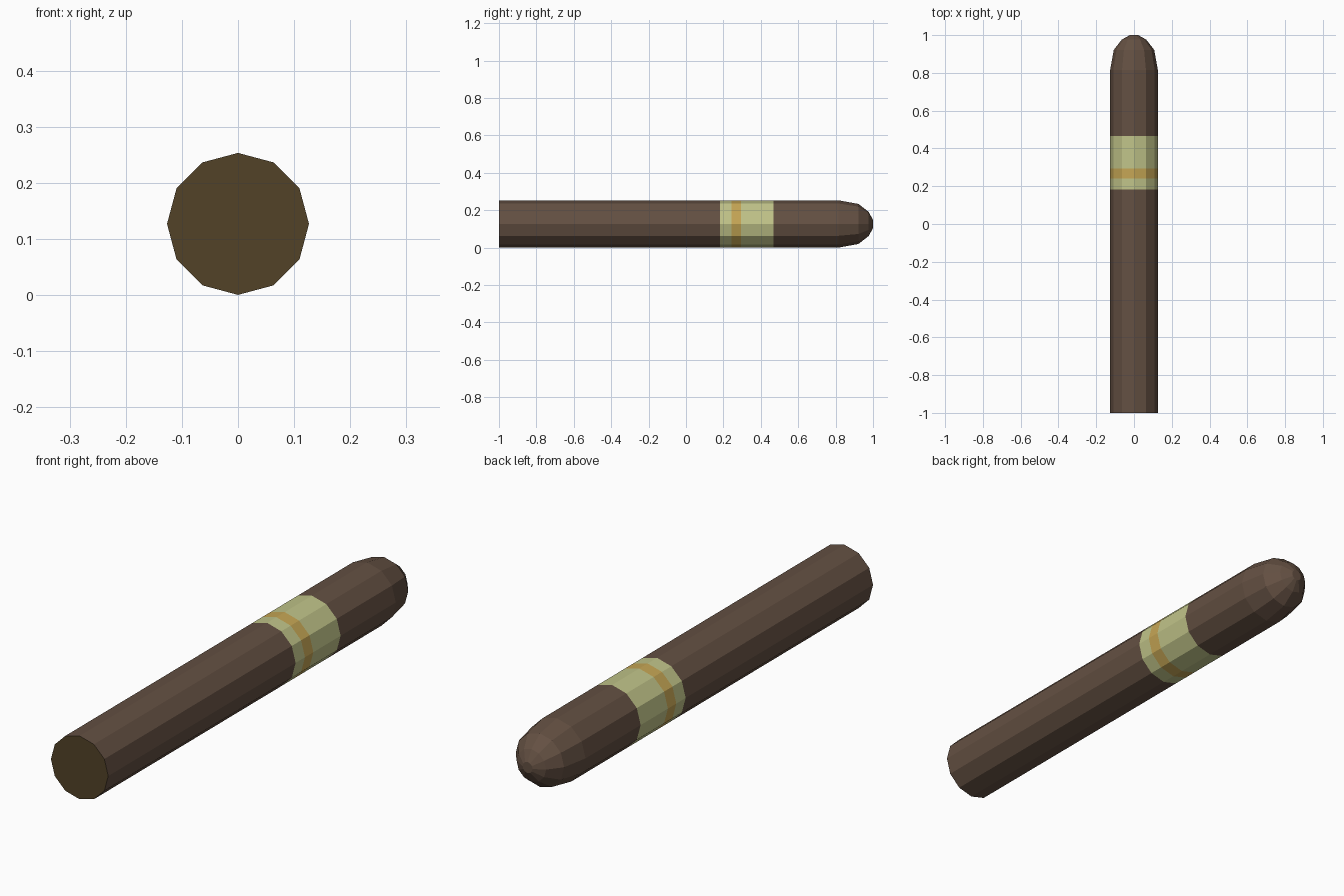
import bpy, bmesh, math

if "Cube" in bpy.data.objects:
    bpy.data.objects.remove(bpy.data.objects["Cube"])

SIDES = 12
R = 0.1265      # corner radius of the roll
CZ = 0.1267     # height of the centre line


def material(name, rgb):
    m = bpy.data.materials.new(name)
    m.diffuse_color = (*rgb, 1)
    m.use_nodes = True
    m.node_tree.nodes["Principled BSDF"].inputs["Base Color"].default_value = m.diffuse_color
    return m


def lathe(name, profile, mat, cap_start=False, cap_end=False):
    """Turn (y, radius) points around the long axis, flat shaded."""
    bm = bmesh.new()
    rings = []
    for y, r in profile:
        angles = [2 * math.pi * i / SIDES for i in range(SIDES)]
        rings.append([bm.verts.new((r * math.cos(a), y, CZ + r * math.sin(a))) for a in angles])
    for a, b in zip(rings, rings[1:]):
        for i in range(SIDES):
            j = (i + 1) % SIDES
            bm.faces.new((a[i], b[i], b[j], a[j]))
    if cap_start:
        bm.faces.new(rings[0])
    if cap_end:
        bm.faces.new(rings[-1][::-1])
    mesh = bpy.data.meshes.new(name)
    bm.to_mesh(mesh)
    bm.free()
    obj = bpy.data.objects.new(name, mesh)
    mesh.materials.append(mat)
    bpy.context.collection.objects.link(obj)
    return obj


leaf = material("leaf_brown", (0.127, 0.08, 0.055))
filler = material("filler_brown", (0.085, 0.055, 0.02))
paper = material("band_paper", (0.53, 0.55, 0.25))
gold = material("band_gold", (0.56, 0.38, 0.09))

# Cut end showing the filler
lathe("cut_end", [(-1, R)], filler, cap_start=True)

# Long rolled body up to the paper band
lathe("body", [(-1, R), (0.183, R)], leaf)

# Paper band with a gold stripe, flush with the wrapper
lathe("band_front", [(0.183, R), (0.242, R)], paper)
lathe("band_stripe", [(0.242, R), (0.295, R)], gold)
lathe("band_back", [(0.295, R), (0.467, R)], paper)

# Rounded head, closed by a small flat tip
lathe("head", [(0.467, R), (0.815, R), (0.922, 0.107), (0.976, 0.065), (1, 0.022)],
      leaf, cap_end=True)
